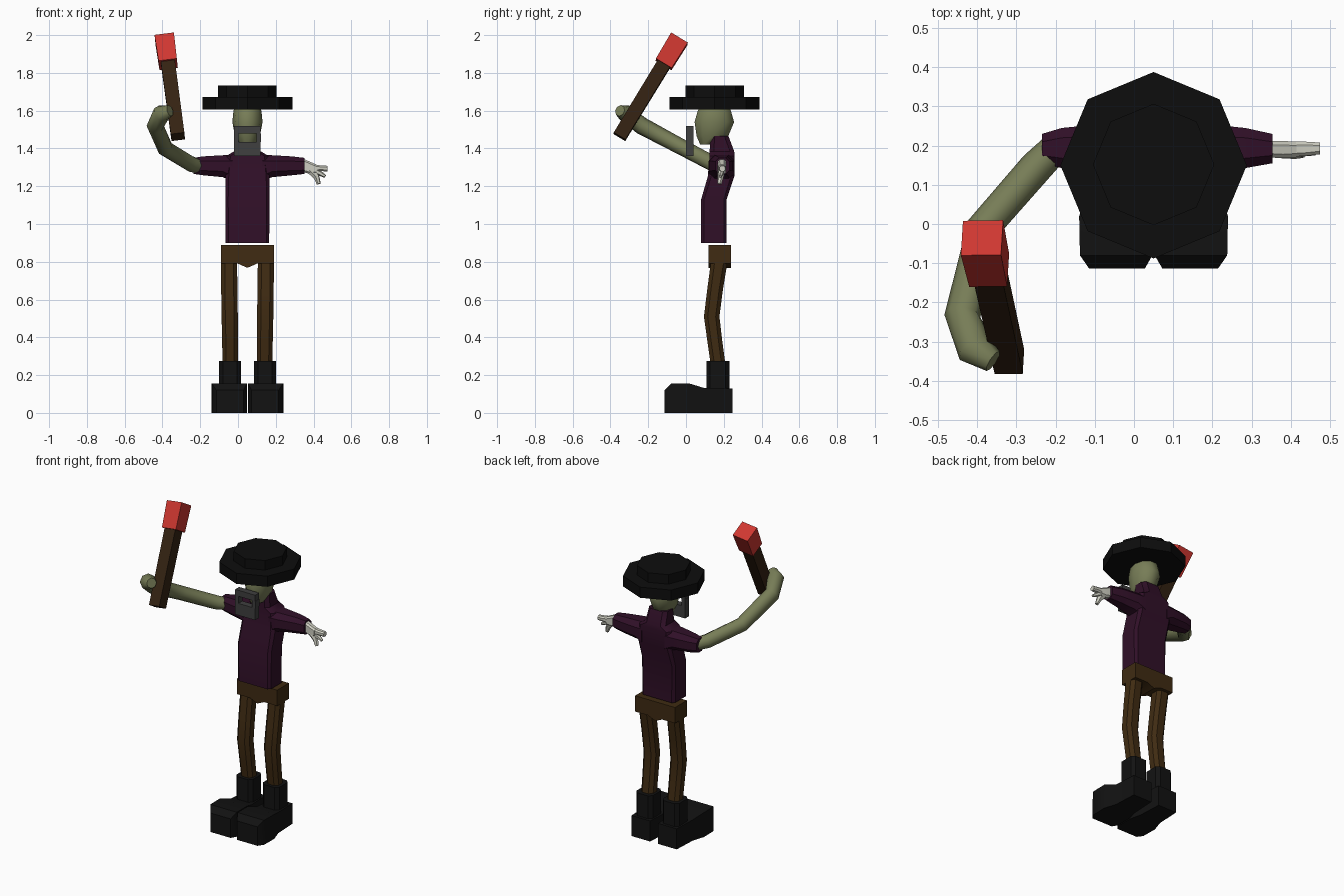
import bpy, bmesh, math
from mathutils import Vector

CX = 0.05  # body centre line


def mat(name, r, g, b):
    m = bpy.data.materials.new(name)
    m.diffuse_color = (r, g, b, 1)
    return m


BLACK = mat("black_felt", 0.004, 0.004, 0.004)
BOOT = mat("boot_black", 0.006, 0.006, 0.006)
PURPLE = mat("purple_cloth", 0.030, 0.005, 0.021)
BROWN = mat("brown_cloth", 0.050, 0.024, 0.006)
WOOD = mat("dark_wood", 0.034, 0.016, 0.006)
SKIN = mat("green_skin", 0.185, 0.205, 0.095)
RED = mat("red_tip", 0.62, 0.038, 0.03)
GREY = mat("grey_beard", 0.05, 0.05, 0.05)
WHITE = mat("white_glove", 0.62, 0.62, 0.54)


def loft(name, rings, material, angle=40):
    """Capped skin through rings that share one point count."""
    bm = bmesh.new()
    vs = [[bm.verts.new(p) for p in ring] for ring in rings]
    n = len(vs[0])
    for a, b in zip(vs, vs[1:]):
        for i in range(n):
            j = (i + 1) % n
            bm.faces.new((a[i], a[j], b[j], b[i]))
    bm.faces.new(vs[0][::-1])
    bm.faces.new(vs[-1])
    bmesh.ops.recalc_face_normals(bm, faces=bm.faces)
    me = bpy.data.meshes.new(name)
    bm.to_mesh(me)
    bm.free()
    me.materials.append(material)
    me.shade_smooth()
    me.set_sharp_from_angle(angle=math.radians(angle))
    ob = bpy.data.objects.new(name, me)
    bpy.context.collection.objects.link(ob)
    return ob


def rect(u0, u1, v0, v1, c=0.0):
    """Rectangle outline, with corners cut by c."""
    if c == 0:
        return [(u0, v0), (u1, v0), (u1, v1), (u0, v1)]
    return [(u0 + c, v0), (u1 - c, v0), (u1, v0 + c), (u1, v1 - c),
            (u1 - c, v1), (u0 + c, v1), (u0, v1 - c), (u0, v0 + c)]


def zring(z, x0, x1, y0, y1, c=0.0):
    return [(x, y, z) for x, y in rect(x0, x1, y0, y1, c)]


def xring(x, y0, y1, z0, z1, c=0.0):
    return [(x, y, z) for y, z in rect(y0, y1, z0, z1, c)]


def oval(z, cy, rx, ry, n=8, cx=CX):
    return [(cx + rx * math.cos(2 * math.pi * i / n),
             cy + ry * math.sin(2 * math.pi * i / n), z) for i in range(n)]


def tube(name, path, radii, material, n=8, up=(0, 0, 1), turn=0.0, angle=40):
    pts = [Vector(p) for p in path]
    rings = []
    for i, p in enumerate(pts):
        t = (pts[min(i + 1, len(pts) - 1)] - pts[max(i - 1, 0)]).normalized()
        u = t.cross(Vector(up)).normalized()
        v = u.cross(t)
        rings.append([p + radii[i] * (u * math.cos(a) + v * math.sin(a))
                      for a in (turn + 2 * math.pi * k / n for k in range(n))])
    return loft(name, rings, material, angle)


# Hat: octagonal brim and crown
loft("hat_brim", [oval(1.605, 0.15, 0.238, 0.238), oval(1.672, 0.15, 0.238, 0.238)], BLACK)
loft("hat_crown", [oval(1.66, 0.152, 0.155, 0.155), oval(1.732, 0.152, 0.155, 0.155)], BLACK)

# Head
loft("head", [oval(1.42, 0.125, 0.040, 0.052, 10), oval(1.465, 0.14, 0.066, 0.088, 10),
              oval(1.54, 0.15, 0.080, 0.110, 10), oval(1.60, 0.15, 0.074, 0.092, 10),
              oval(1.625, 0.15, 0.060, 0.075, 10)], SKIN, 60)

# Beard: thin frame around an open mouth
beard = [("beard_chin", -0.022, 0.120, 1.36, 1.435), ("beard_moustache", -0.020, 0.120, 1.480, 1.518),
         ("beard_side_right", -0.022, 0.003, 1.435, 1.480), ("beard_side_left", 0.097, 0.122, 1.435, 1.480)]
for name, x0, x1, z0, z1 in beard:
    loft(name, [zring(z0, x0, x1, 0.0, 0.04), zring(z1, x0, x1, 0.0, 0.04)], GREY)

# Shirt: body with collar, and sleeves
loft("shirt_body", [zring(0.90, -0.065, 0.165, 0.08, 0.215, 0.015),
                    zring(1.13, -0.067, 0.167, 0.08, 0.215, 0.015),
                    zring(1.25, -0.067, 0.167, 0.115, 0.255, 0.018),
                    zring(1.36, -0.062, 0.162, 0.125, 0.258, 0.022),
                    zring(1.385, -0.020, 0.120, 0.125, 0.255, 0.022),
                    zring(1.465, -0.015, 0.115, 0.13, 0.225, 0.022)], PURPLE)
for name, s, end in (("sleeve_left", 1, 0.303), ("sleeve_right", -1, 0.285)):
    loft(name, [xring(CX + s * 0.08, 0.12, 0.258, 1.225, 1.364, 0.03),
                xring(CX + s * 0.13, 0.123, 0.256, 1.248, 1.364, 0.03),
                xring(CX + s * 0.235, 0.143, 0.245, 1.258, 1.358, 0.025),
                xring(CX + s * end, 0.155, 0.230, 1.265, 1.350, 0.02)], PURPLE)

# Raised bare arm with its fist
tube("raised_arm", [(-0.19, 0.205, 1.30), (-0.25, 0.145, 1.318), (-0.385, -0.01, 1.40),
                    (-0.438, -0.235, 1.52), (-0.405, -0.32, 1.585), (-0.36, -0.35, 1.60)],
     [0.038, 0.043, 0.043, 0.046, 0.048, 0.030], SKIN, 8, angle=60)

# Club: square shaft with a wider red head
D = Vector((-0.052, 0.235, 0.385)).normalized()
base = Vector((-0.318, -0.352, 1.462))
tube("club_shaft", [base, base + D * 0.47], [0.051, 0.053], WOOD, 4, (1, 0, 0.1), math.pi / 4)
tube("club_head", [base + D * 0.452, base + D * 0.612], [0.069, 0.073], RED, 4,
     (1, 0, 0.1), math.pi / 4)

# Gloved hand: palm, fingers and thumb
loft("glove_palm", [xring(0.345, 0.17, 0.212, 1.275, 1.345, 0.01),
                    xring(0.38, 0.168, 0.212, 1.265, 1.330, 0.01),
                    xring(0.415, 0.170, 0.210, 1.265, 1.315, 0.01)], WHITE)
loft("glove_fingers", [xring(0.405, 0.172, 0.210, 1.278, 1.315, 0.008),
                       xring(0.44, 0.174, 0.210, 1.280, 1.310, 0.008),
                       xring(0.475, 0.178, 0.208, 1.278, 1.308, 0.008)], WHITE)
tube("glove_thumb", [(0.38, 0.187, 1.285), (0.415, 0.183, 1.25), (0.428, 0.178, 1.212)],
     [0.020, 0.017, 0.011], WHITE, 6)
tube("glove_small_finger", [(0.40, 0.188, 1.285), (0.435, 0.185, 1.268), (0.462, 0.182, 1.252)],
     [0.018, 0.014, 0.008], WHITE, 6, (0, 1, 0))

# Trouser seat: flat profile with a pointed crotch, run front to back
seat = [(-0.09, 0.89), (0.19, 0.89), (0.19, 0.79), (0.10, 0.79), (0.05, 0.768), (0.0, 0.79), (-0.09, 0.79)]
loft("trouser_seat", [[(x, y, z) for x, z in seat] for y in (0.12, 0.238)], BROWN)

# Legs and boots, mirrored about the centre line
for side, s in (("right", -1), ("left", 1)):
    def ring(z, a, b, y0, y1, c=0.0):
        return zring(z, CX + s * a, CX + s * b, y0, y1, c * 0) if c == 0 else \
            zring(z, *sorted((CX + s * a, CX + s * b)), y0, y1, c)

    loft("leg_" + side, [ring(0.26, 0.050, 0.132, 0.13, 0.208, 0.02),
                         ring(0.38, 0.050, 0.134, 0.113, 0.192, 0.02),
                         ring(0.51, 0.051, 0.137, 0.095, 0.177, 0.02),
                         ring(0.65, 0.053, 0.139, 0.112, 0.195, 0.02),
                         ring(0.80, 0.055, 0.140, 0.132, 0.220, 0.02)], BROWN)
    loft("boot_shaft_" + side, [ring(0.05, 0.035, 0.150, 0.108, 0.23, 0.02),
                                ring(0.275, 0.035, 0.150, 0.108, 0.23, 0.02)], BOOT)
    # each row: y, inner and outer offset, top height
    rows = [(-0.113, 0.022, 0.165, 0.120), (-0.080, 0.003, 0.188, 0.155),
            (0.02, 0.003, 0.190, 0.155), (0.095, 0.020, 0.165, 0.132), (0.247, 0.028, 0.158, 0.130)]
    loft("boot_foot_" + side,
         [[(x, y, z) for x, z in rect(CX + s * a, CX + s * b, 0.0, h)] for y, a, b, h in rows], BOOT)
